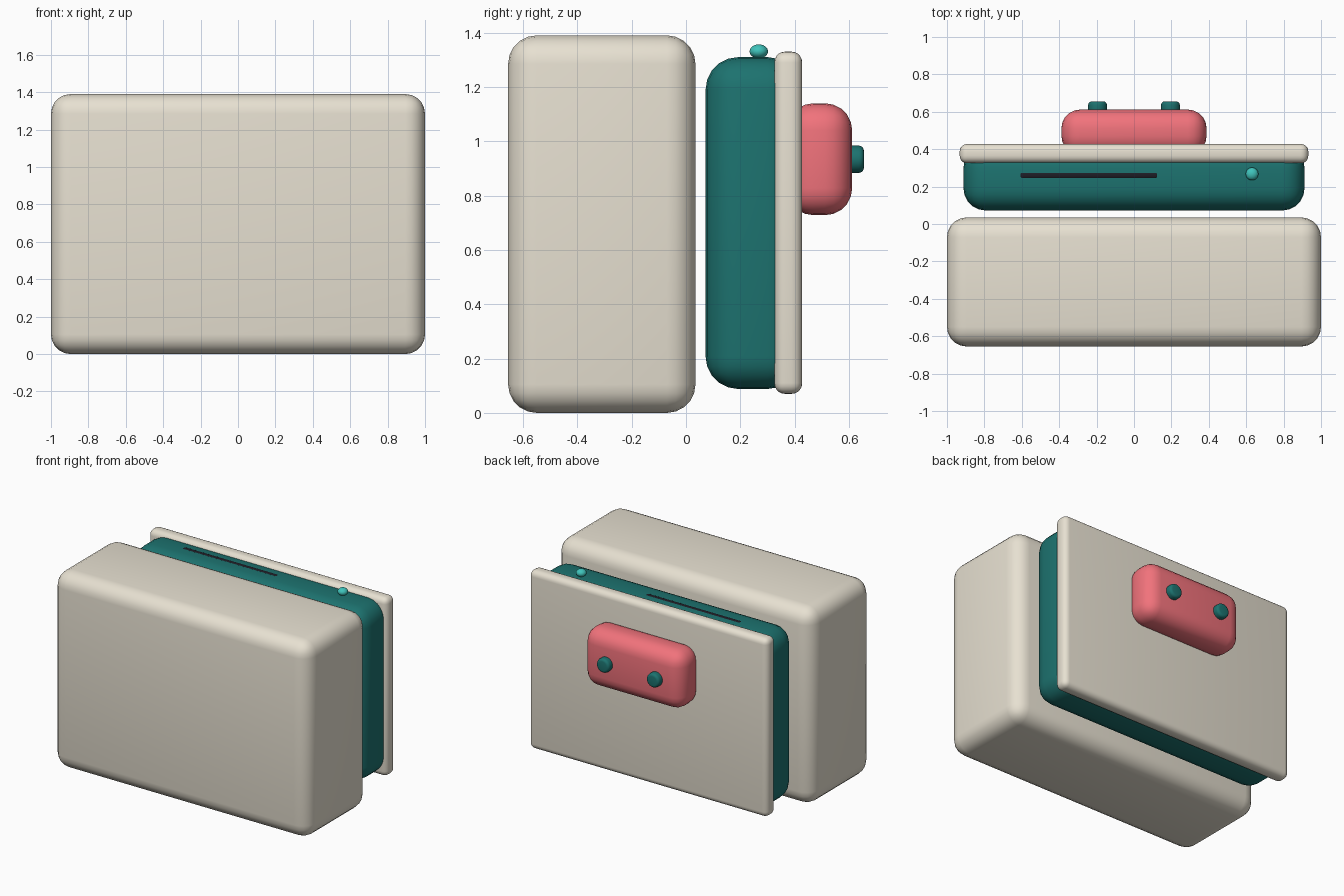
import bpy, bmesh, math

if "Cube" in bpy.data.objects:
    bpy.data.objects.remove(bpy.data.objects["Cube"])

def material(name, rgb):
    m = bpy.data.materials.new(name)
    m.diffuse_color = (*rgb, 1)
    m.use_nodes = True
    m.node_tree.nodes["Principled BSDF"].inputs["Base Color"].default_value = m.diffuse_color
    return m

cream = material("cream", (0.80, 0.75, 0.64))
teal = material("teal", (0.012, 0.17, 0.16))
pink = material("coral", (0.88, 0.17, 0.20))
dark = material("charcoal", (0.012, 0.012, 0.018))
mint = material("mint", (0.05, 0.55, 0.50))

def finish(ob, name, mat):
    ob.name = name
    ob.data.materials.append(mat)
    bpy.ops.object.shade_smooth_by_angle(angle=math.radians(35))

def bevel(ob, width, segments):
    mod = ob.modifiers.new("round", "BEVEL")
    mod.width, mod.segments = width, segments
    mod.limit_method = "ANGLE"
    bpy.ops.object.modifier_apply(modifier=mod.name)

def rounded_box(name, lo, hi, radius, mat, segments=5):
    bpy.ops.mesh.primitive_cube_add(size=1, location=[(a + b) / 2 for a, b in zip(lo, hi)])
    ob = bpy.context.object
    ob.scale = [b - a for a, b in zip(lo, hi)]
    bpy.ops.object.transform_apply(location=False, rotation=False, scale=True)
    bevel(ob, radius, segments)
    finish(ob, name, mat)

# Front block
rounded_box("front_block", (-1, -0.655, 0), (1, 0.035, 1.39), 0.105, cream)
# Teal body and its back plate
rounded_box("body", (-0.912, 0.072, 0.088), (0.912, 0.42, 1.31), 0.12, teal)
rounded_box("back_plate", (-0.932, 0.325, 0.07), (0.932, 0.428, 1.33), 0.04, cream)
# Coral housing on the back
rounded_box("back_housing", (-0.388, 0.37, 0.728), (0.388, 0.612, 1.14), 0.1, pink)
# Slot on top of the body
rounded_box("top_slot", (-0.613, 0.241, 1.275), (0.13, 0.279, 1.313), 0.014, dark, 3)

# Two round plugs on the housing
for side, x in (("left", -0.195), ("right", 0.195)):
    bpy.ops.mesh.primitive_cylinder_add(vertices=32, radius=0.05, depth=0.065,
                                        location=(x, 0.6225, 0.934),
                                        rotation=(math.pi / 2, 0, 0))
    bevel(bpy.context.object, 0.018, 4)
    finish(bpy.context.object, side + "_plug", teal)

# Small indicator light on top
bpy.ops.mesh.primitive_uv_sphere_add(segments=24, ring_count=12, radius=1,
                                     location=(0.631, 0.268, 1.331))
bpy.context.object.scale = (0.034, 0.034, 0.026)
bpy.ops.object.transform_apply(location=False, rotation=False, scale=True)
finish(bpy.context.object, "indicator_light", mint)
